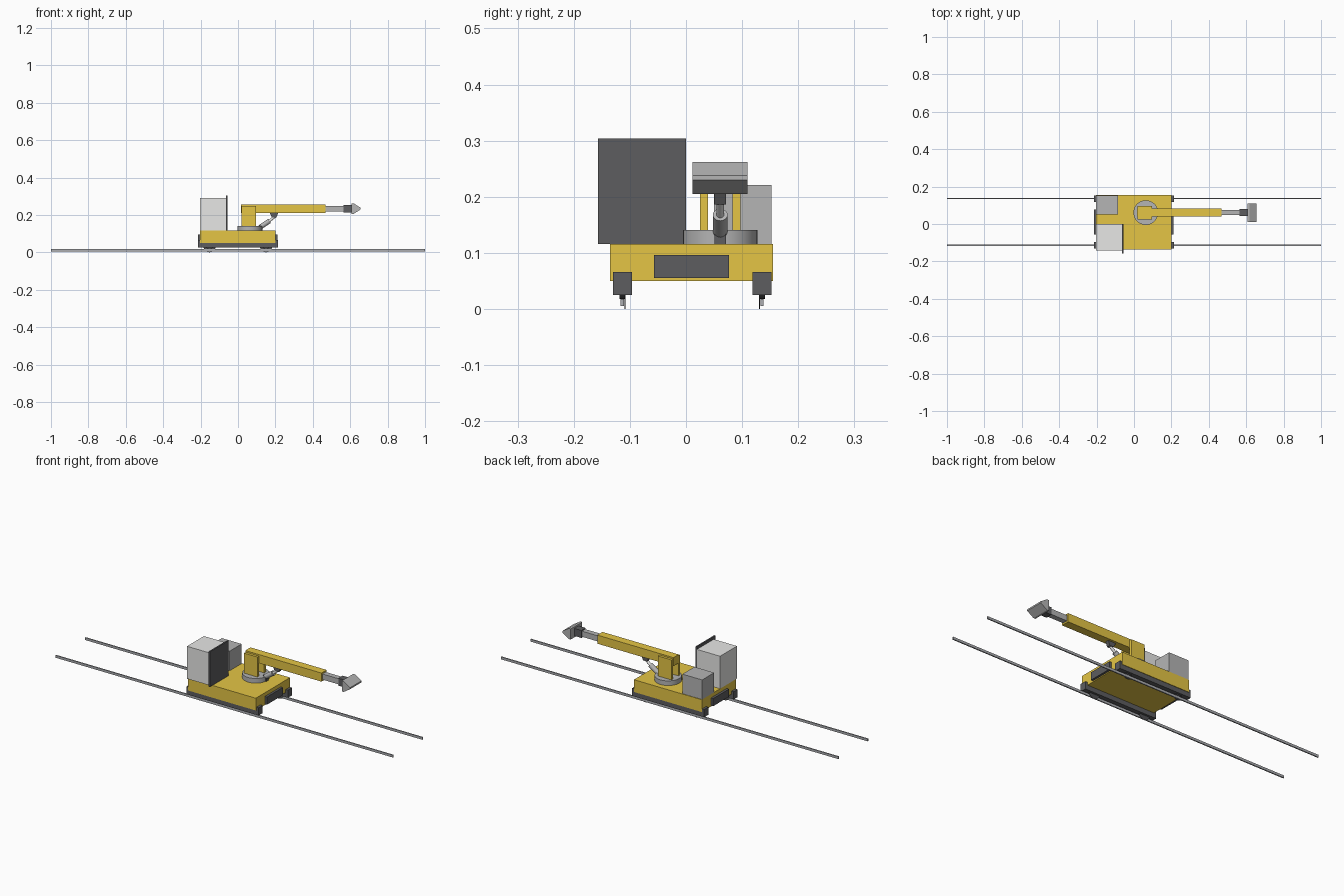
import bpy, bmesh, math
from mathutils import Vector

if "Cube" in bpy.data.objects:
    bpy.data.objects.remove(bpy.data.objects["Cube"])


def material(name, r, g, b):
    m = bpy.data.materials.new(name)
    m.diffuse_color = (r, g, b, 1)
    m.use_nodes = True
    m.node_tree.nodes["Principled BSDF"].inputs["Base Color"].default_value = m.diffuse_color
    return m


YELLOW = material("machine yellow", 0.78, 0.56, 0.06)
DARK = material("dark grey", 0.11, 0.11, 0.115)
BLACK = material("charcoal", 0.08, 0.08, 0.085)
MID = material("mid grey", 0.46, 0.46, 0.46)
LIGHT = material("light grey", 0.80, 0.80, 0.79)
STEEL = material("rail steel", 0.42, 0.43, 0.45)


def finish(name, bm, mat):
    bmesh.ops.recalc_face_normals(bm, faces=bm.faces)
    me = bpy.data.meshes.new(name)
    bm.to_mesh(me)
    bm.free()
    me.materials.append(mat)
    ob = bpy.data.objects.new(name, me)
    bpy.context.collection.objects.link(ob)
    return ob


def box(name, x, y, z, mat):
    """Box from (min, max) pairs."""
    bm = bmesh.new()
    bmesh.ops.create_cube(bm, size=1)
    for v in bm.verts:
        v.co = [(a + b) / 2 + c * (b - a) for (a, b), c in zip((x, y, z), v.co)]
    return finish(name, bm, mat)


def rod(name, p, q, r, mat, sides=24):
    """Cylinder between two points."""
    p, q = Vector(p), Vector(q)
    bm = bmesh.new()
    bmesh.ops.create_cone(bm, cap_ends=True, segments=sides, radius1=r,
                          radius2=r, depth=(q - p).length)
    ob = finish(name, bm, mat)
    ob.location = (p + q) / 2
    ob.rotation_euler = (q - p).to_track_quat('Z', 'Y').to_euler()
    bpy.context.view_layer.objects.active = ob
    ob.select_set(True)
    bpy.ops.object.shade_smooth_by_angle(angle=math.radians(35))
    ob.select_set(False)
    return ob


def prism(name, profile, a, b, mat):
    """Extrude an x,z profile along y."""
    bm = bmesh.new()
    face = bm.faces.new([bm.verts.new((u, a, v)) for u, v in profile])
    ext = bmesh.ops.extrude_face_region(bm, geom=[face])["geom"]
    bmesh.ops.translate(bm, vec=(0, b - a, 0),
                        verts=[g for g in ext if isinstance(g, bmesh.types.BMVert)])
    return finish(name, bm, mat)


# Rails, wheel beams and flanged wheels on both sides
for side, yc, inward in (("front", -0.1135, 1), ("back", 0.1355, -1)):
    box(side + "_rail", (-1, 1), (yc - 0.003, yc + 0.003), (0.005, 0.018), STEEL)
    box(side + "_wheel_beam", (-0.215, 0.213), (yc - 0.017, yc + 0.017), (0.025, 0.066), DARK)
    for i, x in enumerate((-0.152, 0.150)):
        rod(f"{side}_wheel_{i}", (x, yc - 0.005, 0.042), (x, yc + 0.005, 0.042), 0.024, BLACK)
        rod(f"{side}_wheel_flange_{i}", (x, yc + 0.0035 * inward, 0.033),
            (x, yc + 0.0055 * inward, 0.033), 0.033, BLACK)

# Chassis with a bumper at each end
box("chassis", (-0.202, 0.2), (-0.135, 0.155), (0.05, 0.116), YELLOW)
box("right_bumper", (0.2, 0.212), (-0.057, 0.077), (0.055, 0.096), DARK)
box("left_bumper", (-0.215, -0.202), (-0.057, 0.077), (0.055, 0.096), DARK)

# Cab, its shield plate, and the equipment cabinet
box("cab", (-0.202, -0.065), (-0.143, 0.0), (0.116, 0.29), LIGHT)
box("shield_plate", (-0.065, -0.057), (-0.157, 0.0), (0.116, 0.304), DARK)
box("equipment_cabinet", (-0.202, -0.085), (0.05, 0.152), (0.116, 0.221), MID)

# Turntable and post cheeks
YC = 0.061
rod("turntable", (0.063, YC, 0.116), (0.063, YC, 0.141), 0.066, MID, 40)
for side, s in (("front", -1), ("back", 1)):
    ys = sorted((YC + s * 0.022, YC + s * 0.036))
    box(side + "_post_cheek", (0.018, 0.097), ys, (0.141, 0.248), YELLOW)

# Boom, telescopic section, wrist and wedge head
box("boom", (0.016, 0.468), (YC - 0.022, YC + 0.022), (0.21, 0.256), YELLOW)
box("telescopic_section", (0.468, 0.567), (YC - 0.014, YC + 0.014), (0.218, 0.248), MID)
box("wrist", (0.565, 0.612), (YC - 0.018, YC + 0.018), (0.213, 0.253), DARK)
prism("wedge_head", [(0.607, 0.205), (0.607, 0.262), (0.618, 0.262),
                     (0.656, 0.238), (0.656, 0.230), (0.618, 0.205)],
      YC - 0.049, YC + 0.049, MID)

# Lifting cylinder with its brackets
box("lower_bracket", (0.112, 0.132), (YC - 0.010, YC + 0.010), (0.116, 0.145), DARK)
prism("upper_bracket", [(0.17, 0.21), (0.215, 0.21), (0.205, 0.186), (0.182, 0.186)],
      YC - 0.010, YC + 0.010, DARK)
rod("lift_cylinder", (0.118, YC, 0.134), (0.168, YC, 0.168), 0.013, MID)
rod("lift_piston", (0.165, YC, 0.166), (0.198, YC, 0.192), 0.007, LIGHT)
